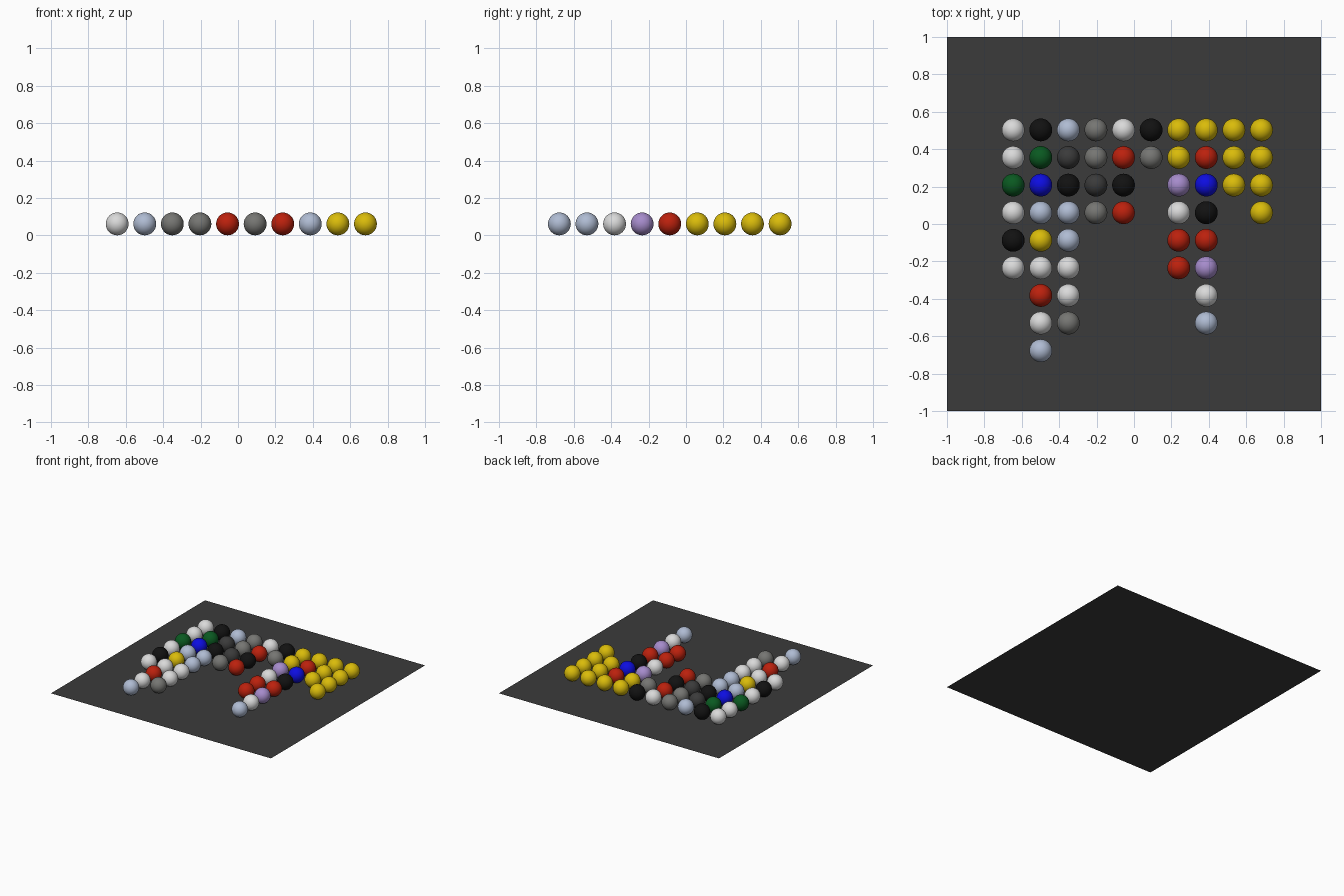
import bpy
import bmesh

cube = bpy.data.objects.get("Cube")
if cube:
    bpy.data.objects.remove(cube, do_unlink=True)

RADIUS = 0.061
PITCH = 0.1475
LEFT, BACK = -0.646, 0.503

# Colour key: letter -> (name, linear colour)
COLOURS = {
    "W": ("white", (0.70, 0.70, 0.70)),
    "K": ("black", (0.006, 0.006, 0.006)),
    "L": ("pale_blue", (0.43, 0.50, 0.65)),
    "G": ("grey", (0.18, 0.18, 0.17)),
    "D": ("dark_grey", (0.043, 0.043, 0.043)),
    "R": ("red", (0.50, 0.015, 0.004)),
    "E": ("green", (0.003, 0.10, 0.015)),
    "B": ("blue", (0.004, 0.004, 0.75)),
    "P": ("lilac", (0.38, 0.26, 0.60)),
    "Y": ("yellow", (0.70, 0.50, 0.003)),
}

# Ball layout, back row first
ROWS = [
    "WKLGWKYYYY",
    "WEDGRGYRYY",
    "EBKDK.PBYY",
    "WLLGR.WK.Y",
    "KYL...RR..",
    "WWW...RP..",
    ".RW....W..",
    ".WG....L..",
    ".L........",
]


def make_material(name, rgb):
    mat = bpy.data.materials.new(name)
    mat.use_nodes = True
    colour = (*rgb, 1.0)
    mat.diffuse_color = colour
    mat.node_tree.nodes["Principled BSDF"].inputs["Base Color"].default_value = colour
    return mat


def make_mesh(name, mat, build):
    mesh = bpy.data.meshes.new(name)
    bm = bmesh.new()
    build(bm)
    bm.to_mesh(mesh)
    bm.free()
    mesh.materials.append(mat)
    return mesh


def add_object(name, mesh, location=(0, 0, 0)):
    obj = bpy.data.objects.new(name, mesh)
    obj.location = location
    bpy.context.collection.objects.link(obj)


def build_ball(bm):
    bmesh.ops.create_uvsphere(bm, u_segments=32, v_segments=16, radius=RADIUS)
    for face in bm.faces:
        face.smooth = True


materials = {key: make_material(*value) for key, value in COLOURS.items()}

# Flat square base sheet
add_object("base_sheet", make_mesh(
    "base_sheet", materials["D"],
    lambda bm: bmesh.ops.create_grid(bm, x_segments=1, y_segments=1, size=1)))

# One shared ball mesh per colour, placed on the grid
balls = {key: make_mesh(COLOURS[key][0] + "_ball", mat, build_ball)
         for key, mat in materials.items()}
for r, row in enumerate(ROWS):
    for c, key in enumerate(row):
        if key != ".":
            add_object(f"{COLOURS[key][0]}_ball_row{r + 1}_column{c + 1}", balls[key],
                       (LEFT + c * PITCH, BACK - r * PITCH, RADIUS))
